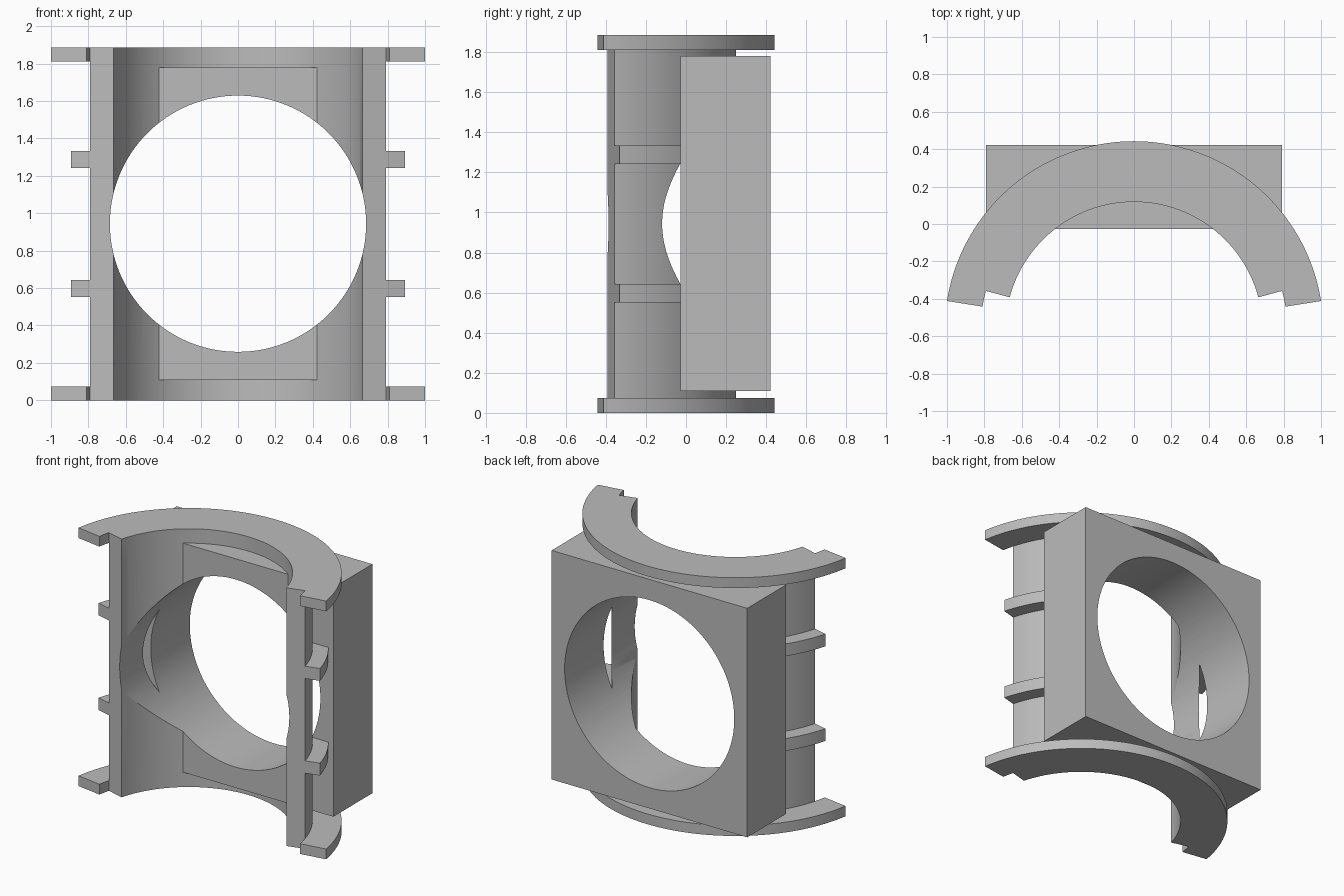
import bpy, bmesh, math
from mathutils import Matrix

if "Cube" in bpy.data.objects:
    bpy.data.objects.remove(bpy.data.objects["Cube"])

CY = -0.57                                    # y of the common arc centre
R_IN, R_SHELL, R_RIB, R_FLANGE = 0.688, 0.82, 0.925, 1.0125
R_BITE = 0.75                                 # how deep rings sink into the shell wall
HEIGHT = 1.885

grey = bpy.data.materials.new("plain_grey")
grey.diffuse_color = (0.5, 0.5, 0.5, 1)
grey.use_nodes = True
grey.node_tree.nodes["Principled BSDF"].inputs["Base Color"].default_value = grey.diffuse_color


def finish(name, bm):
    bmesh.ops.recalc_face_normals(bm, faces=bm.faces)
    mesh = bpy.data.meshes.new(name)
    bm.to_mesh(mesh)
    bm.free()
    mesh.materials.append(grey)
    ob = bpy.data.objects.new(name, mesh)
    bpy.context.collection.objects.link(ob)
    return ob


def arc(r, a0, a1, n):
    return [(r * math.cos(math.radians(a0 + (a1 - a0) * i / n)),
             CY + r * math.sin(math.radians(a0 + (a1 - a0) * i / n))) for i in range(n + 1)]


def extrude(name, profile, z0, z1):
    bm = bmesh.new()
    face = bm.faces.new([bm.verts.new((x, y, z0)) for x, y in profile])
    geom = bmesh.ops.extrude_face_region(bm, geom=[face])["geom"]
    bmesh.ops.translate(bm, vec=(0, 0, z1 - z0),
                        verts=[v for v in geom if isinstance(v, bmesh.types.BMVert)])
    return finish(name, bm)


def combine(target, other, operation):
    mod = target.modifiers.new(operation.lower(), 'BOOLEAN')
    mod.operation, mod.solver, mod.object = operation, 'EXACT', other
    bpy.context.view_layer.objects.active = target
    bpy.ops.object.modifier_apply(modifier=mod.name)
    bpy.data.objects.remove(other)


# half-round shell wall
body = extrude("bored_half_shell_mount",
               arc(R_SHELL, 15, 165, 72) + arc(R_IN, 165, 15, 72), 0, HEIGHT)

# end flanges, reaching a little past the shell ends
flange_profile = (arc(R_FLANGE, 9, 171, 78) + arc(R_SHELL, 171, 165, 3)
                  + arc(R_BITE, 165, 15, 72) + arc(R_SHELL, 15, 9, 3))
for z in (0, HEIGHT - 0.075):
    combine(body, extrude("flange", flange_profile, z, z + 0.075), 'UNION')

# slim middle ribs
rib_profile = arc(R_RIB, 15, 165, 72) + arc(R_BITE, 165, 15, 72)
for z in (0.552, 1.243):
    combine(body, extrude("rib", rib_profile, z, z + 0.09), 'UNION')

# square block at the back
block = extrude("block", [(-0.79, -0.028), (0.79, -0.028), (0.79, 0.422), (-0.79, 0.422)],
                0.108, 1.78)
combine(body, block, 'UNION')

# round bore from front to back
bm = bmesh.new()
bmesh.ops.create_cone(bm, cap_ends=True, segments=128, radius1=0.685, radius2=0.685, depth=3,
                      matrix=Matrix.Translation((0, 0, 0.944)) @ Matrix.Rotation(math.pi / 2, 4, 'X'))
bore = finish("bore_cutter", bm)
bore.hide_render = True
combine(body, bore, 'DIFFERENCE')

# smooth curves, crisp edges
bpy.ops.object.select_all(action='DESELECT')
body.select_set(True)
bpy.context.view_layer.objects.active = body
bpy.ops.object.shade_smooth_by_angle(angle=math.radians(25))
